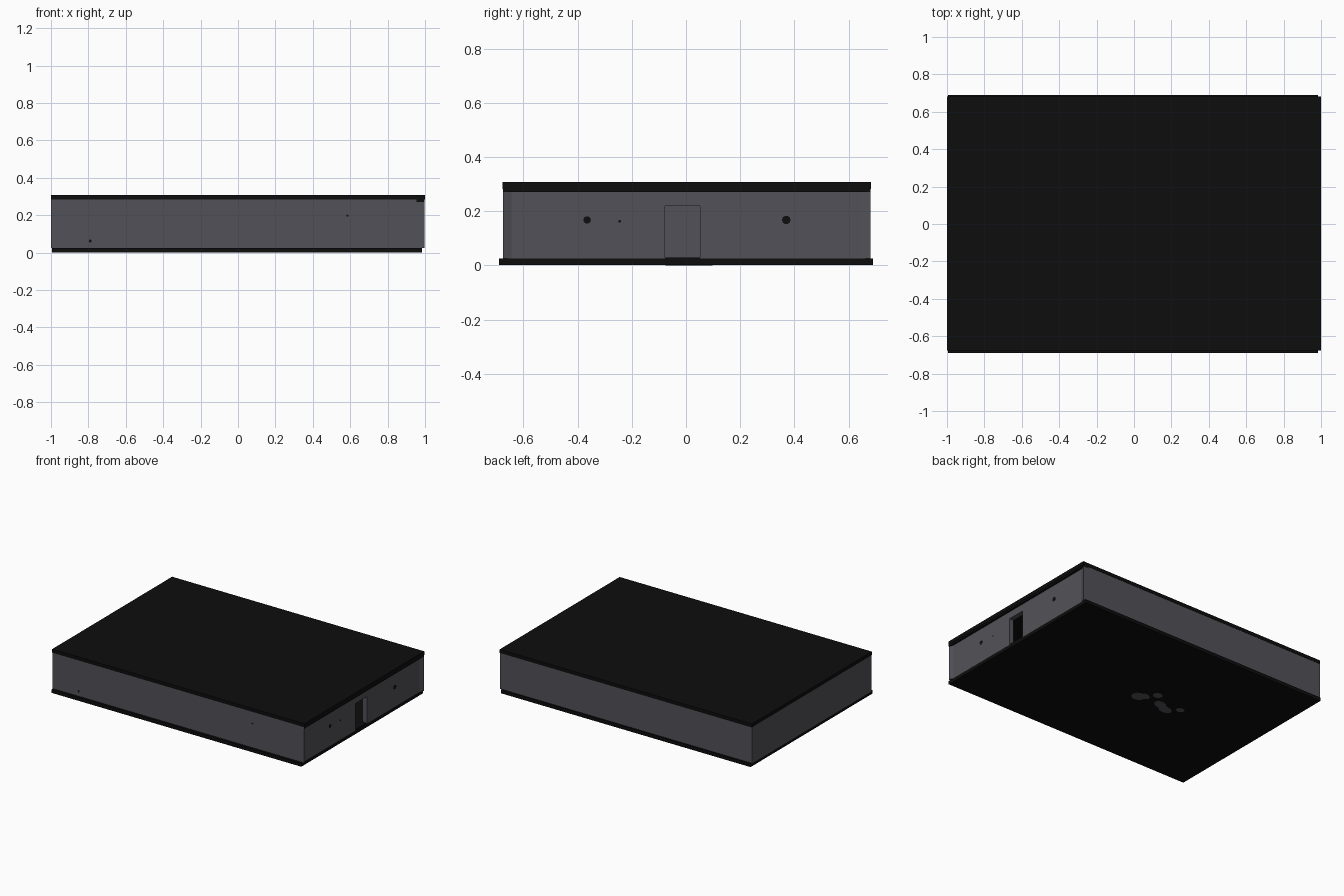
import bpy, bmesh, math

if "Cube" in bpy.data.objects:
    bpy.data.objects.remove(bpy.data.objects["Cube"])


def material(name, rgb):
    m = bpy.data.materials.new(name)
    m.diffuse_color = (*rgb, 1)
    m.use_nodes = True
    m.node_tree.nodes["Principled BSDF"].inputs["Base Color"].default_value = m.diffuse_color
    return m


BLACK = material("black", (0.004, 0.004, 0.004))
GREY = material("dark grey", (0.085, 0.083, 0.098))


def finish(name, bm, mat):
    bmesh.ops.recalc_face_normals(bm, faces=bm.faces)
    me = bpy.data.meshes.new(name)
    bm.to_mesh(me)
    bm.free()
    me.materials.append(mat)
    ob = bpy.data.objects.new(name, me)
    bpy.context.collection.objects.link(ob)
    return ob


def prism(name, pts, place, offset, mat):
    """Extrude a flat outline; place(u, v) gives the 3D point."""
    bm = bmesh.new()
    f = bm.faces.new([bm.verts.new(place(u, v)) for u, v in pts])
    new = bmesh.ops.extrude_face_region(bm, geom=[f])["geom"]
    bmesh.ops.translate(bm, vec=offset,
                        verts=[g for g in new if isinstance(g, bmesh.types.BMVert)])
    return finish(name, bm, mat)


def box(name, x0, x1, y0, y1, z0, z1, mat):
    return prism(name, [(x0, y0), (x1, y0), (x1, y1), (x0, y1)],
                 lambda u, v: (u, v, z0), (0, 0, z1 - z0), mat)


def blob(cx, cy, rx, ry, turn=0, n=10):
    pts = []
    for i in range(n):
        a = 2 * math.pi * i / n
        u, v = rx * math.cos(a), ry * math.sin(a)
        pts.append((cx + u * math.cos(turn) - v * math.sin(turn),
                    cy + u * math.sin(turn) + v * math.cos(turn)))
    return pts


# Floor and ceiling slabs
box("floor", -0.995, 0.985, -0.69, 0.69, 0.001, 0.026, BLACK)
box("ceiling", -1.0, 1.0, -0.677, 0.682, 0.283, 0.308, BLACK)
box("ceiling_lip", 0.955, 0.998, -0.675, 0.68, 0.271, 0.284, BLACK)

# Long walls, with tapered ends beside the door wall
for name, yo, yi in (("front_wall", -0.675, -0.643), ("back_wall", 0.68, 0.648)):
    prism(name, [(-0.998, yo), (0.997, yo), (0.985, yi), (-0.998, yi)],
          lambda u, v: (u, v, 0.025), (0, 0, 0.259), GREY)

# Left wall
box("left_wall", -1.0, -0.965, -0.673, 0.678, 0.025, 0.284, GREY)

# Right wall with doorway cut into its outline
prism("door_wall", [(-0.645, 0.025), (-0.078, 0.025), (-0.078, 0.22), (0.052, 0.22),
                    (0.052, 0.025), (0.65, 0.025), (0.65, 0.275), (-0.645, 0.275)],
      lambda u, v: (0.985, u, v), (-0.035, 0, 0), GREY)
box("door_sill", 0.945, 0.984, -0.078, 0.052, 0.025, 0.03, BLACK)

# Small dark marks on the walls
for i, (y, z, r) in enumerate([(-0.365, 0.168, 0.014), (0.37, 0.168, 0.016), (-0.245, 0.163, 0.005)]):
    prism(f"side_mark_{i}", blob(y, z, r, r), lambda u, v: (0.984, u, v), (0.002, 0, 0), BLACK)
for i, (x, z, r) in enumerate([(-0.79, 0.062, 0.008), (0.585, 0.198, 0.006)]):
    prism(f"front_mark_{i}", blob(x, z, r, r), lambda u, v: (u, -0.676, v), (0, 0.002, 0), BLACK)

# Grey patches under the floor
for i, p in enumerate([(-0.055, -0.02, 0.05, 0.045, 0), (-0.09, 0.01, 0.04, 0.025, 0.5),
                       (-0.143, 0.069, 0.035, 0.03, 0), (-0.23, -0.01, 0.05, 0.035, 0.3),
                       (-0.295, -0.04, 0.055, 0.035, 0.2), (-0.376, 0.016, 0.03, 0.025, 0)]):
    prism(f"floor_patch_{i}", blob(*p), lambda u, v: (u, v, 0.0), (0, 0, 0.002), GREY)
